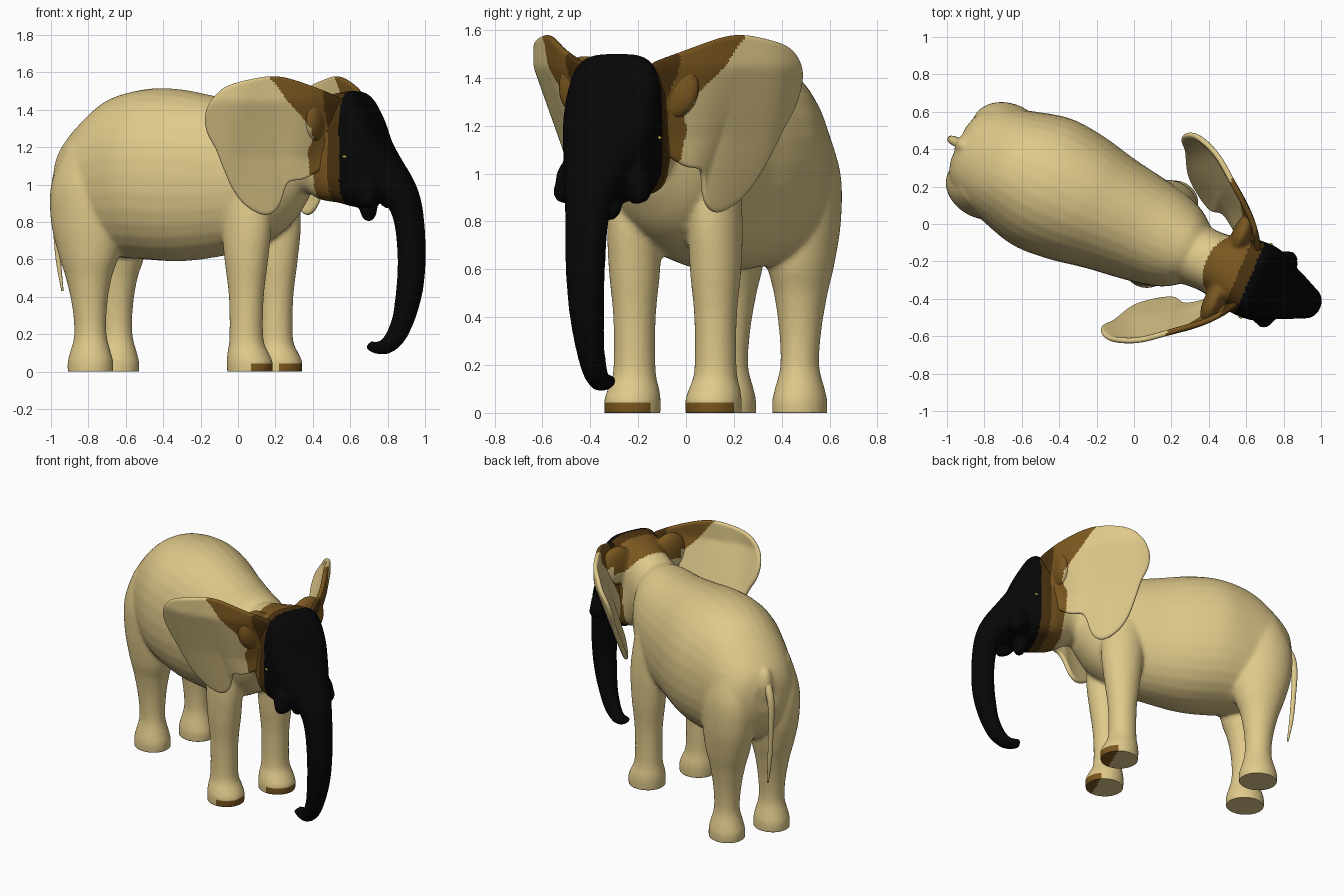
import bpy, bmesh, math
from mathutils import Vector as V

if "Cube" in bpy.data.objects:
    bpy.data.objects.remove(bpy.data.objects["Cube"])

def material(name, rgb):
    m = bpy.data.materials.new(name)
    m.diffuse_color = (*rgb, 1)
    m.use_nodes = True
    m.node_tree.nodes["Principled BSDF"].inputs["Base Color"].default_value = m.diffuse_color
    return m

SKINS = [material("sand skin", (.74, .585, .255)), material("brown band", (.195, .095, .014)),
         material("dark brown band", (.07, .032, .005)), material("black face", (.002, .002, .002))]
YELLOW = material("yellow eye", (1, .8, .05))
UP = V((0, 0, 1))

# Two horizontal frames: body (along the spine) and head (slightly turned)
BODY = (V((.14, -.07, 0)), V((.906, -.423, 0)), V((.423, .906, 0)))
HEAD = (V((.62, -.29, 0)), V((.92, -.39, 0)), V((.39, .92, 0)))

def place(frame, s, t, z):
    return frame[0] + frame[1] * s + frame[2] * t + UP * z

def refine(rows, steps=5):
    """Catmull-Rom interpolation through rows of numbers."""
    out = []
    for i in range(len(rows) - 1):
        a, b, c, d = (rows[min(max(i + k, 0), len(rows) - 1)] for k in (-1, 0, 1, 2))
        for k in range(steps):
            t = k / steps
            out.append([.5 * (2*q + (r - p)*t + (2*p - 5*q + 4*r - s)*t*t + (3*q - p - 3*r + s)*t**3)
                        for p, q, r, s in zip(a, b, c, d)])
    return out + [list(rows[-1])]

def loft(bm, sections, seg=32):
    """Skin rings given as (centre, half axis A, half axis B, squareness)."""
    rings = []
    for c, a, b, n in sections:
        ring = []
        for i in range(seg):
            u = 2 * math.pi * i / seg
            cu, su = math.cos(u), math.sin(u)
            ring.append(bm.verts.new(c + a * math.copysign(abs(cu) ** (2 / n), cu)
                                     + b * math.copysign(abs(su) ** (2 / n), su)))
        rings.append(ring)
    faces = []
    for r0, r1 in zip(rings, rings[1:]):
        for i in range(seg):
            j = (i + 1) % seg
            faces.append(bm.faces.new((r0[i], r0[j], r1[j], r1[i])))
    faces += [bm.faces.new(rings[0][::-1]), bm.faces.new(rings[-1])]
    bmesh.ops.recalc_face_normals(bm, faces=faces)

def ball(bm, centre, radii, frame):
    made = bmesh.ops.create_uvsphere(bm, u_segments=24, v_segments=14, radius=1)
    for v in made["verts"]:
        x, y, z = v.co
        v.co = centre + frame[1] * x * radii[0] + frame[2] * y * radii[1] + UP * z * radii[2]

def skin_colour(c):
    p = .92 * c.x - .39 * c.y                              # distance towards the face
    r = abs(.39 * (c.x - .62) + .92 * (c.y + .29))         # distance from the head's middle
    if p > .683:
        return 3
    if c.z < .043 and p > .2:                              # toes of the front feet
        return 1
    if c.z > .7:
        if p > .615:
            return 2
        edge = .52 + (.04 if r > .25 else 0) - .62 * max(0, c.z - 1.3)
        if p > max(edge, .385):
            return 1
    return 0

def finish(name, bm, modifiers=()):
    """Make the object, apply its modifiers and colour its faces by rule."""
    bmesh.ops.recalc_face_normals(bm, faces=bm.faces)
    me = bpy.data.meshes.new(name)
    bm.to_mesh(me)
    bm.free()
    ob = bpy.data.objects.new(name, me)
    bpy.context.collection.objects.link(ob)
    for kind, settings in modifiers:
        mod = ob.modifiers.new(kind, kind)
        for k, val in settings.items():
            setattr(mod, k, val)
    bpy.context.view_layer.update()
    done = bpy.data.meshes.new_from_object(ob.evaluated_get(bpy.context.evaluated_depsgraph_get()))
    ob.modifiers.clear()
    ob.data = done
    done.materials.clear()
    for m in SKINS:
        done.materials.append(m)
    for v in done.vertices:
        v.co.z = max(v.co.z, 0)
    for f in done.polygons:
        f.use_smooth = True
        f.material_index = skin_colour(f.center)
    return ob

bm = bmesh.new()

# Torso: position along spine, half width, top, bottom
torso = [(-1.19, .10, 1.13, .92), (-1.15, .2, 1.22, .8), (-1.05, .27, 1.335, .69), (-.9, .322, 1.455, .62),
         (-.7, .372, 1.51, .6), (-.5, .36, 1.51, .59), (-.3, .32, 1.475, .61), (-.1, .29, 1.44, .65),
         (.05, .26, 1.43, .72), (.15, .22, 1.42, .8), (.24, .15, 1.38, .92)]
loft(bm, [(place(BODY, s, 0, (t + b) / 2), BODY[2] * w, UP * (t - b) / 2, 2.15)
          for s, w, t, b in refine(torso)])

# Legs: height, offset along spine, radius along spine, radius across
front = [(-.03, .01, .12, .115), (.05, .01, .125, .117), (.1, 0, .112, .107), (.18, -.01, .092, .088),
         (.4, -.01, .095, .088), (.6, -.01, .12, .105), (.8, -.01, .14, .107), (1.0, -.02, .13, .085),
         (1.2, -.02, .09, .05)]
hind = [(-.03, 0, .122, .113), (.05, 0, .125, .113), (.1, 0, .112, .103), (.2, 0, .088, .08),
        (.35, -.005, .095, .088), (.5, -.01, .125, .11), (.62, -.01, .165, .135), (.8, -.02, .2, .155),
        (1.0, -.02, .2, .153), (1.2, 0, .14, .105)]
for rows, s0, t0, shift in ((front, -.015, .187, .015), (hind, -.947, .164, -.004)):
    for side in (-1, 1):
        loft(bm, [(place(BODY, s0 + s, side * t0 + shift, z), BODY[1] * a, BODY[2] * b, 2)
                  for z, s, a, b in refine(rows)])

# Neck, head and trunk: upper outline point, lower outline point, half width, squareness
head = [(-.45, 1.38, -.42, .9, .18, 2), (-.2, 1.46, -.27, .95, .165, 2.4), (-.06, 1.495, -.18, .92, .185, 3.2),
        (.04, 1.49, -.12, .91, .205, 4), (.12, 1.375, -.05, .9, .21, 3.6), (.178, 1.25, .02, .88, .195, 2.9),
        (.25, 1.145, .1, .89, .158, 2.5), (.325, 1.04, .17, .9, .128, 2.2), (.372, .94, .22, .86, .105, 2.1),
        (.397, .82, .25, .76, .092, 2.1), (.408, .65, .262, .62, .085, 2.1), (.403, .5, .258, .5, .078, 2.1),
        (.382, .38, .247, .4, .071, 2.1), (.338, .25, .228, .29, .06, 2.1), (.28, .15, .19, .205, .052, 2.1),
        (.2, .095, .16, .17, .045, 2.1), (.13, .095, .13, .16, .043, 2.1), (.08, .115, .095, .165, .043, 2.1)]
loft(bm, [(place(HEAD, (a + c) / 2, 0, (b + d) / 2), HEAD[2] * w,
           HEAD[1] * (a - c) / 2 + UP * (b - d) / 2, n) for a, b, c, d, w, n in refine(head)])

# Tusk sockets, ear roots, lower lip
for side in (-1, 1):
    ball(bm, place(HEAD, .14, side * .15, .965), (.07, .062, .095), HEAD)
    ball(bm, place(HEAD, .155, side * .175, .925), (.045, .045, .05), HEAD)
    ball(bm, place(HEAD, -.13, side * .2, 1.36), (.055, .12, .135), HEAD)
ball(bm, place(HEAD, .085, 0, .875), (.045, .06, .075), HEAD)

# Tail root
ball(bm, place(BODY, -1.16, 0, 1.1), (.05, .05, .12), BODY)

finish("elephant_body", bm, [("REMESH", dict(mode='VOXEL', voxel_size=.0125)),
                             ("SMOOTH", dict(factor=.5, iterations=9))])

# Tail: along spine, height, radius
bm = bmesh.new()
tail = [(-1.16, 1.16, .025), (-1.215, 1.06, .025), (-1.235, .95, .02), (-1.23, .8, .017),
        (-1.215, .6, .014), (-1.19, .43, .006)]
loft(bm, [(place(BODY, s, 0, z), BODY[1] * r, BODY[2] * r, 2) for s, z, r in refine(tail)], seg=12)
finish("tail", bm)

# Ears: outline as (distance outward, height), filled with shrinking rings
outline = [(-.14, 1.46), (.06, 1.52), (.3, 1.58), (.55, 1.565), (.77, 1.53), (.89, 1.47), (.985, 1.38),
           (1.0, 1.28), (.94, 1.19), (.89, 1.1), (.79, .98), (.66, .88), (.52, .835), (.4, .88),
           (.28, 1.01), (.08, 1.03), (-.1, 1.1), (-.14, 1.25)]
outline = refine(outline + outline[:1], 3)[:-1]
HUB = (.38, 1.27)

def ear_point(e, z, side):
    low = min(1, max(0, 1.45 - z) / .3)
    q = -.08 - .55 * e - .07 * low * (1 - min(1, abs(e)))
    lean = .35 * max(0, 1.45 - z) * min(1, max(0, .3 + 2 * e))
    r = .24 + .36 * e + .3 * e * (1 - e) - lean
    ripple = .012 * math.sin(9 * e + 5 * z)
    return place(HEAD, q + ripple, side * r, z)

for name, side in (("right_ear", -1), ("left_ear", 1)):
    bm = bmesh.new()
    n = len(outline)
    rings = [[bm.verts.new(ear_point(HUB[0] + (e - HUB[0]) * k / 12, HUB[1] + (z - HUB[1]) * k / 12, side))
              for e, z in outline] for k in range(1, 13)]
    hub = bm.verts.new(ear_point(*HUB, side))
    for i in range(n):
        j = (i + 1) % n
        bm.faces.new((hub, rings[0][i], rings[0][j]))
        for r0, r1 in zip(rings, rings[1:]):
            bm.faces.new((r0[i], r1[i], r1[j], r0[j]))
    finish(name, bm, [("SOLIDIFY", dict(thickness=.03, offset=0)),
                      ("SUBSURF", dict(levels=2, render_levels=2))])

# Eyes
for name, side in (("right_eye", -1), ("left_eye", 1)):
    bm = bmesh.new()
    ball(bm, place(HEAD, .034, side * .207, 1.15), (.013, .011, .007), HEAD)
    eye = finish(name, bm)
    eye.data.materials.clear()
    eye.data.materials.append(YELLOW)
    for f in eye.data.polygons:
        f.material_index = 0
